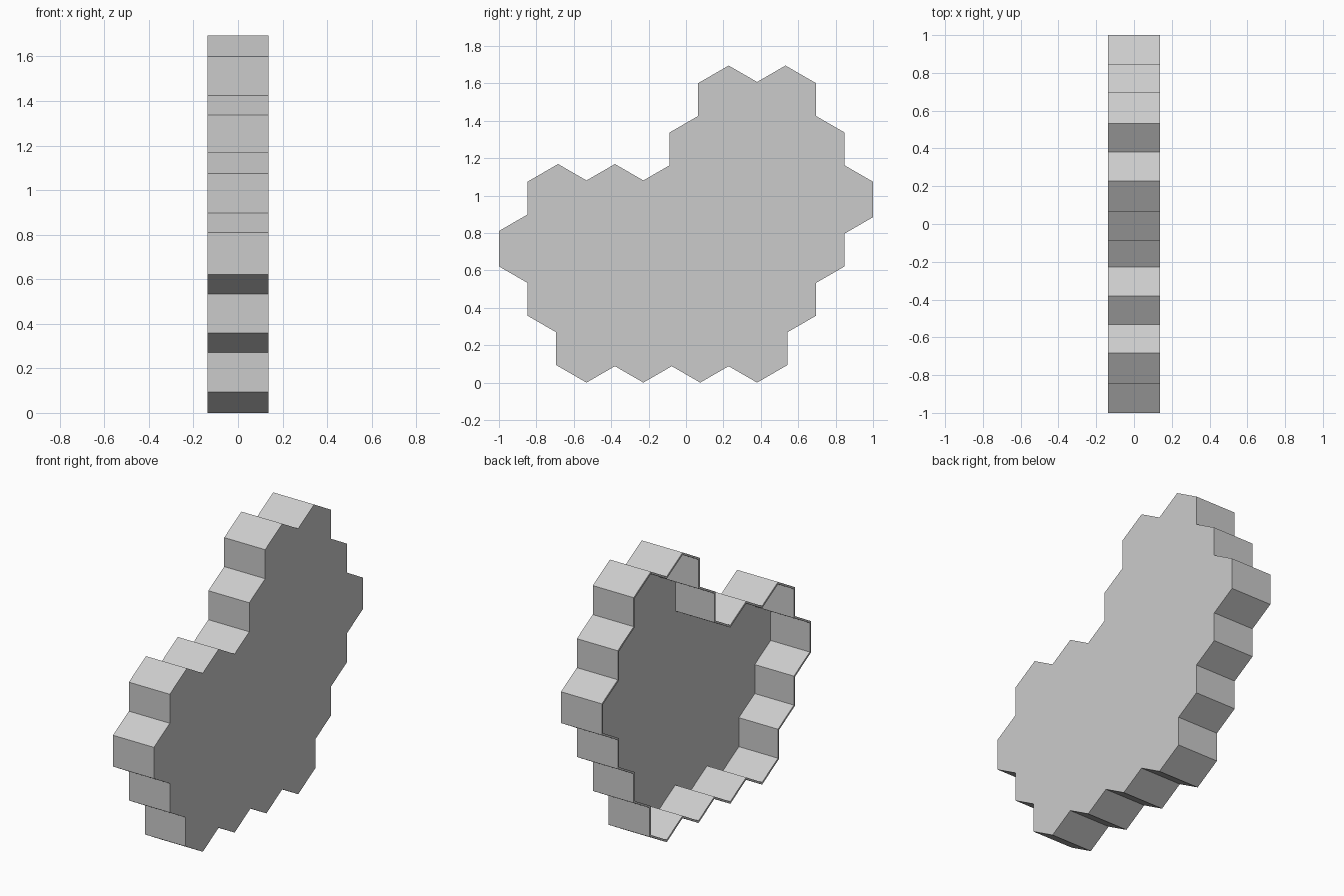
import bpy, bmesh, math
from mathutils import Vector

cube = bpy.data.objects.get("Cube")
if cube:
    bpy.data.objects.remove(cube, do_unlink=True)

HALF_CELL = 0.152                      # half the width of a hexagon cell
RADIUS = HALF_CELL * 2 / math.sqrt(3)
WALL = 0.012
HALF_DEPTH = 0.137
MITER = WALL / math.cos(math.pi / 6)

# Each row of cells, bottom to top: first half-cell step and number of cells
ROWS = [(2, 4), (1, 5), (0, 6), (1, 6), (6, 3), (7, 2)]


def honeycomb_outline():
    """Merge the hexagon cells and return their boundary, in order, as (y, z)."""
    bm = bmesh.new()
    for row, (start, count) in enumerate(ROWS):
        for i in range(count):
            cy = (start + 1 + 2 * i - 6.5) * HALF_CELL
            cz = MITER + RADIUS + row * 1.5 * RADIUS
            ring = []
            for k in range(6):
                a = math.radians(30 + 60 * k)
                ring.append(bm.verts.new((0, cy + RADIUS * math.cos(a),
                                          cz + RADIUS * math.sin(a))))
            bm.faces.new(ring)
    bmesh.ops.remove_doubles(bm, verts=bm.verts[:], dist=0.001)
    # Walk the boundary edges, keeping each cell's counter-clockwise direction
    following = {}
    for e in bm.edges:
        if e.is_boundary:
            loop = e.link_loops[0]
            following[loop.vert] = loop.link_loop_next.vert
    first = v = next(iter(following))
    points = []
    while True:
        points.append(Vector((v.co.y, v.co.z)))
        v = following[v]
        if v == first:
            break
    bm.free()
    return points


def grow(points):
    """Offset the counter-clockwise outline outwards by the wall thickness."""
    grown = []
    for i, p in enumerate(points):
        a = (p - points[i - 1]).normalized()
        b = (points[(i + 1) % len(points)] - p).normalized()
        along = (a + b).normalized()
        grown.append(p + Vector((along.y, -along.x)) * MITER)
    return grown


inner = honeycomb_outline()
outer = grow(inner)

# Tray: closed plate on the +x side, thin wall all round, open on the -x side
bm = bmesh.new()
sections = [(outer, HALF_DEPTH), (outer, -HALF_DEPTH),
            (inner, -HALF_DEPTH), (inner, HALF_DEPTH - WALL)]
rings = [[bm.verts.new((x, p.x, p.y)) for p in pts] for pts, x in sections]
bm.faces.new(rings[0])
bm.faces.new(rings[-1])
for r, s in zip(rings, rings[1:]):
    for i in range(len(r)):
        j = (i + 1) % len(r)
        bm.faces.new((r[i], r[j], s[j], s[i]))
bmesh.ops.recalc_face_normals(bm, faces=bm.faces[:])
mesh = bpy.data.meshes.new("honeycomb_tray")
bm.to_mesh(mesh)
bm.free()

# Plain grey material
grey = bpy.data.materials.new("light_grey")
grey.use_nodes = True
colour = (0.6, 0.6, 0.6, 1)
grey.diffuse_color = colour
grey.node_tree.nodes["Principled BSDF"].inputs["Base Color"].default_value = colour
mesh.materials.append(grey)

tray = bpy.data.objects.new("honeycomb_tray", mesh)
bpy.context.collection.objects.link(tray)
